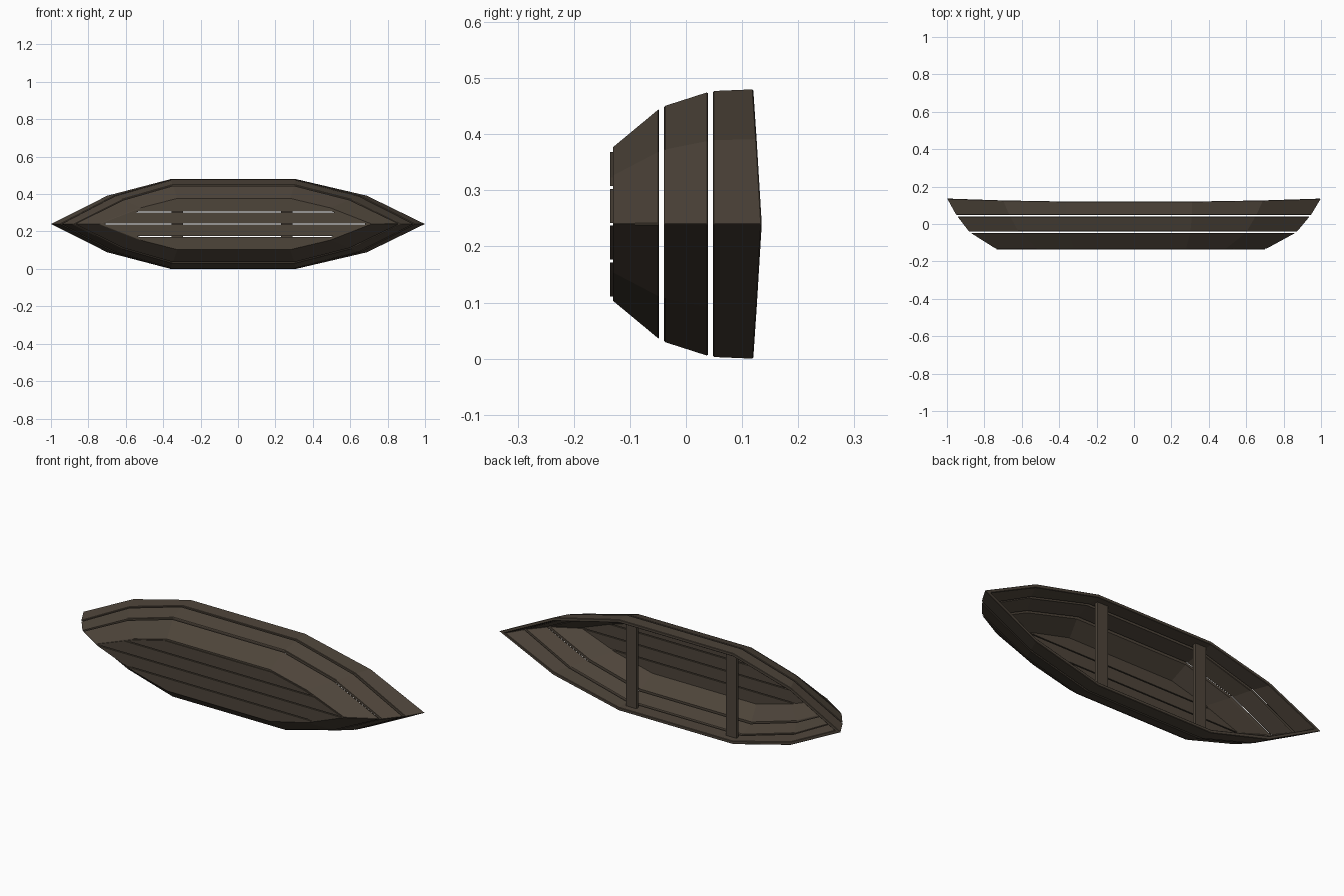
import bpy, bmesh

if "Cube" in bpy.data.objects:
    bpy.data.objects.remove(bpy.data.objects["Cube"])

ZC = 0.24  # centre line height: the boat lies on its side, open towards +y

wood = bpy.data.materials.new("dark_wood")
wood.diffuse_color = (0.075, 0.058, 0.042, 1)
wood.use_nodes = True
wood.node_tree.nodes["Principled BSDF"].inputs["Base Color"].default_value = wood.diffuse_color


def finish(name, bm):
    bmesh.ops.recalc_face_normals(bm, faces=bm.faces)
    me = bpy.data.meshes.new(name)
    bm.to_mesh(me)
    bm.free()
    ob = bpy.data.objects.new(name, me)
    bpy.context.collection.objects.link(ob)
    me.materials.append(wood)
    return ob


def outline(y, end_l, end_r, half, sheer=0.0, inset=0.0):
    """Pointed ten-sided plan of the hull at one depth, as a closed loop."""
    h = half - inset
    q = half * 0.63 - inset * 1.1
    s = min(1, 0.9 + (half - 0.137))
    tip = inset * 2.2
    upper = [(-end_l * 0.70, q, 0.4), (-0.36 * s, h, 0),
             (0.31 * s, h, 0), (end_r * 0.69, q, 0.4)]
    pts = [(-end_l + tip, 0, 1)] + upper + [(end_r - tip, 0, 1)]
    pts += [(x, -z, k) for x, z, k in reversed(upper)]
    return [(x, y + sheer * k, ZC + z) for x, z, k in pts]


def strake(name, low, high, thick=0.016):
    """Closed plank ring between two outlines."""
    bm = bmesh.new()
    loops = [outline(*low), outline(*high),
             outline(*high, inset=thick), outline(*low, inset=thick)]
    rings = [[bm.verts.new(p) for p in lp] for lp in loops]
    n = len(rings[0])
    for a in range(4):
        r, s = rings[a], rings[(a + 1) % 4]
        for i in range(n):
            j = (i + 1) % n
            bm.faces.new((r[i], r[j], s[j], s[i]))
    ob = finish(name, bm)
    m = ob.modifiers.new("soft_edges", "BEVEL")
    m.width = 0.002
    m.segments = 1
    m.limit_method = 'ANGLE'
    m.angle_limit = 0.9


# Three hull planks, bottom to gunwale
strake("lower_strake", (-0.130, 0.745, 0.715, 0.137), (-0.048, 0.875, 0.865, 0.205))
strake("middle_strake", (-0.039, 0.885, 0.875, 0.210), (0.039, 0.945, 0.940, 0.235))
strake("upper_strake", (0.048, 0.952, 0.948, 0.237), (0.120, 1.0, 1.0, 0.240, 0.015))

# Four floorboards cut from the bottom outline
for i in range(4):
    z0 = ZC - 0.129 + i * 0.0655
    z1 = z0 + 0.0605
    bm = bmesh.new()
    face = bm.faces.new([bm.verts.new(p) for p in outline(-0.135, 0.74, 0.705, 0.131)])
    ext = bmesh.ops.extrude_face_region(bm, geom=[face])
    for v in ext["geom"]:
        if isinstance(v, bmesh.types.BMVert):
            v.co.y += 0.014
    for z, d in ((z0, -1), (z1, 1)):
        cut = bmesh.ops.bisect_plane(bm, geom=bm.verts[:] + bm.edges[:] + bm.faces[:],
                                     plane_co=(0, 0, z), plane_no=(0, 0, d), clear_outer=True)
        edges = [e for e in bm.edges if e.is_boundary]
        if edges:
            bmesh.ops.holes_fill(bm, edges=edges)
    finish("floorboard_%d" % (i + 1), bm)

# Two bench seats across the hull
for i, x in enumerate((-0.325, 0.26)):
    bm = bmesh.new()
    bmesh.ops.create_cube(bm, size=1)
    for v in bm.verts:
        v.co = (x + v.co.x * 0.062, 0.078 + v.co.y * 0.018, ZC + v.co.z * 0.452)
    finish("seat_%d" % (i + 1), bm)
